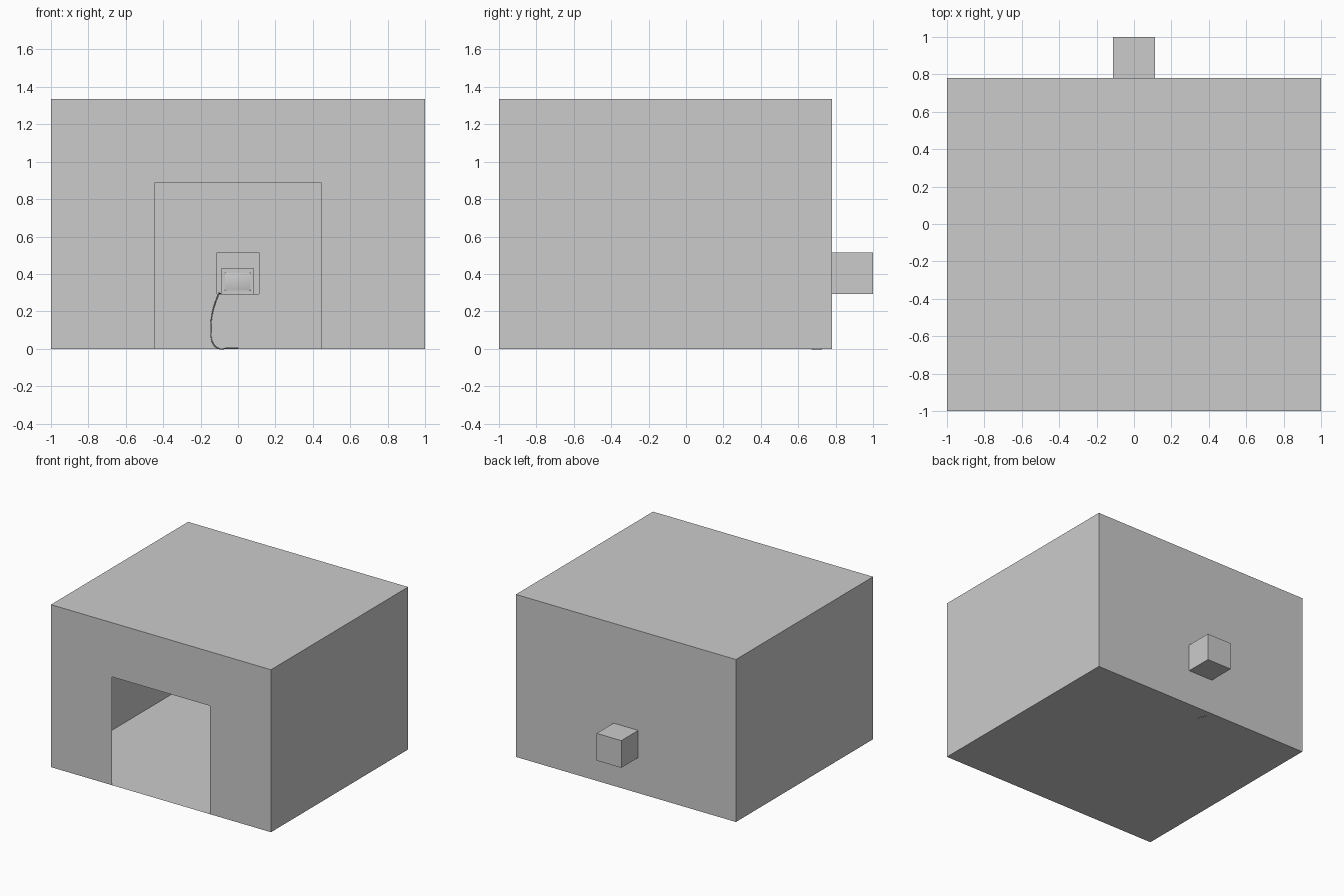
import bpy, bmesh, math

if "Cube" in bpy.data.objects:
    bpy.data.objects.remove(bpy.data.objects["Cube"])

BACK = 0.78


def make_object(name, bm):
    mesh = bpy.data.meshes.new(name)
    bm.to_mesh(mesh)
    bm.free()
    ob = bpy.data.objects.new(name, mesh)
    bpy.context.collection.objects.link(ob)
    return ob


def rect(bm, x0, x1, z0, z1, y):
    return [bm.verts.new(p) for p in ((x0, y, z0), (x1, y, z0), (x1, y, z1), (x0, y, z1))]


def bridge(bm, a, b, sides=range(4)):
    for i in sides:
        j = (i + 1) % 4
        bm.faces.new((a[i], a[j], b[j], b[i]))


# Room: thin sheet walls, open doorway in front, niche pushed out of the back wall
bm = bmesh.new()
door = rect(bm, -0.445, 0.445, 0, 0.89, -1)
front = rect(bm, -1, 1, 0, 1.335, -1)
back = rect(bm, -1, 1, 0, 1.335, BACK)
niche = rect(bm, -0.112, 0.112, 0.292, 0.515, BACK)
niche_back = rect(bm, -0.112, 0.112, 0.292, 0.515, 1)
bridge(bm, front, door, (1, 2, 3))
bm.faces.new((front[0], door[0], door[1], front[1], back[1], back[0]))
bridge(bm, front, back, (1, 2, 3))
bridge(bm, back, niche)
bridge(bm, niche, niche_back)
bm.faces.new(niche_back)
bmesh.ops.recalc_face_normals(bm, faces=bm.faces[:])
make_object("room_with_niche", bm)

# Television cabinet: front frame with recess, tapered tube housing behind
bm = bmesh.new()
recess = rect(bm, -0.070, 0.066, 0.312, 0.405, 0.835)
opening = rect(bm, -0.070, 0.066, 0.312, 0.405, 0.825)
face = rect(bm, -0.090, 0.086, 0.293, 0.428, 0.825)
rear = rect(bm, -0.090, 0.086, 0.293, 0.428, 0.96)
loops = [recess, opening, face, rear]
for a, b in zip(loops, loops[1:]):
    bridge(bm, a, b)
bm.faces.new(recess)
bm.faces.new(rear)
bmesh.ops.recalc_face_normals(bm, faces=bm.faces[:])
make_object("television_cabinet", bm)

# Gently bulging smooth screen
bm = bmesh.new()
nx, nz = 10, 8
grid = []
for k in range(nz + 1):
    row = []
    for i in range(nx + 1):
        u, v = 2 * i / nx - 1, 2 * k / nz - 1
        y = 0.834 - 0.010 * (1 - (u * u + v * v) / 2)
        row.append(bm.verts.new((-0.002 + 0.068 * u, y, 0.3585 + 0.0465 * v)))
    grid.append(row)
for k in range(nz):
    for i in range(nx):
        f = bm.faces.new((grid[k][i], grid[k][i + 1], grid[k + 1][i + 1], grid[k + 1][i]))
        f.smooth = True
make_object("television_screen", bm)

# Power cable: out of the niche, down the wall, across the floor
path = [(-0.085, 0.95, 0.296), (-0.10, 0.86, 0.295), (-0.105, 0.775, 0.29),
        (-0.135, 0.772, 0.20), (-0.145, 0.772, 0.10), (-0.132, 0.768, 0.025),
        (-0.105, 0.74, 0.003), (-0.065, 0.63, 0.003), (-0.03, 0.48, 0.003), (0, 0.335, 0.003)]
curve = bpy.data.curves.new("power_cable", "CURVE")
curve.dimensions = "3D"
curve.bevel_depth = 0.003
curve.bevel_resolution = 1
curve.resolution_u = 6
curve.use_fill_caps = True
spline = curve.splines.new("BEZIER")
spline.bezier_points.add(len(path) - 1)
for p, co in zip(spline.bezier_points, path):
    p.co = co
    p.handle_left_type = p.handle_right_type = "AUTO"
cable = bpy.data.objects.new("power_cable", curve)
bpy.context.collection.objects.link(cable)
